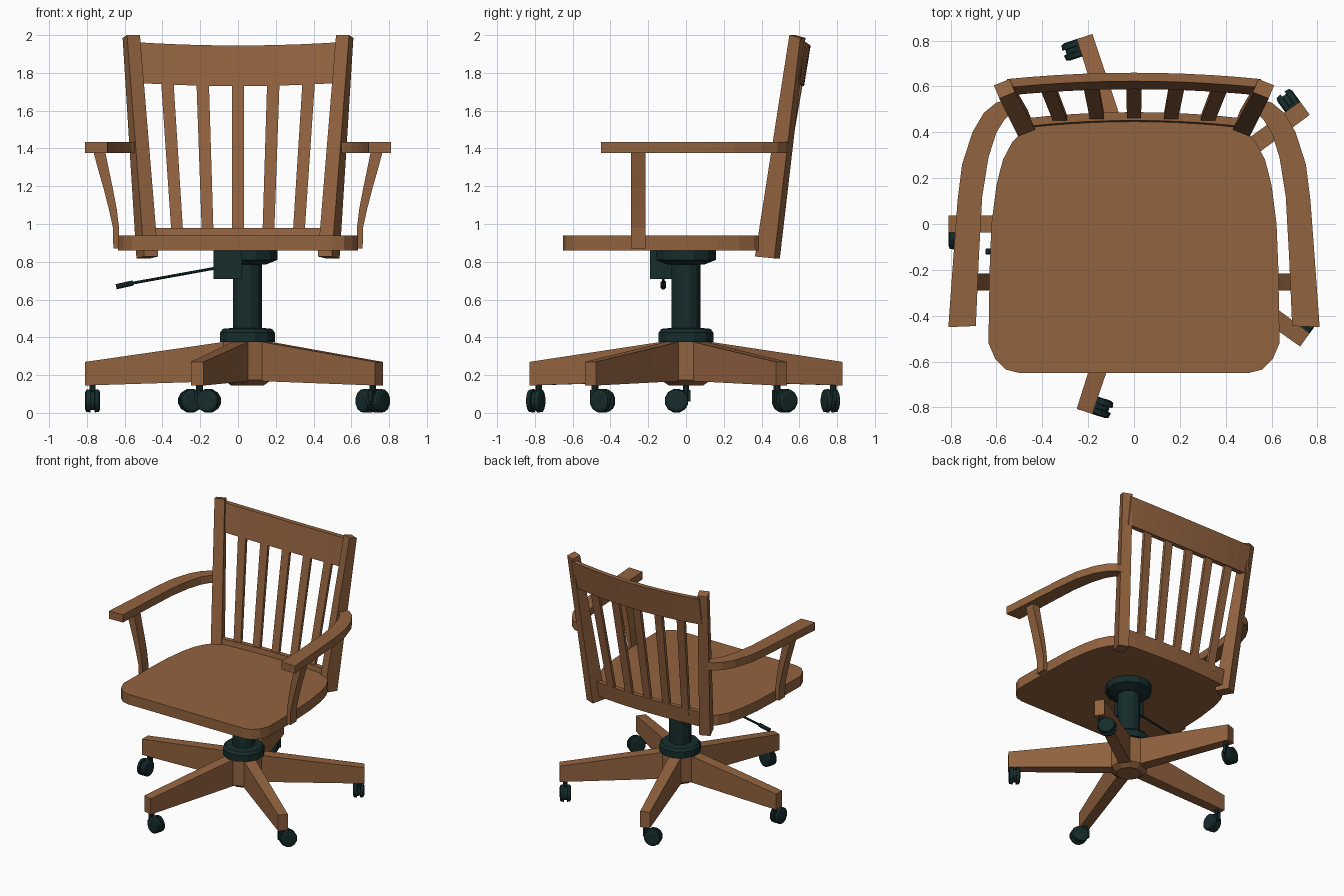
import bpy, bmesh
from math import sin, cos, radians, pi
from mathutils import Matrix, Vector

if "Cube" in bpy.data.objects:
    bpy.data.objects.remove(bpy.data.objects["Cube"])


def material(name, rgb):
    m = bpy.data.materials.new(name)
    m.diffuse_color = (*rgb, 1)
    m.use_nodes = True
    m.node_tree.nodes["Principled BSDF"].inputs["Base Color"].default_value = m.diffuse_color
    return m


WOOD = material("brown_wood", (0.29, 0.125, 0.05))
DARK = material("dark_metal", (0.008, 0.025, 0.025))


def loft(name, rings, mat, matrix=None):
    """Skin a list of equal-length point rings and cap both ends."""
    bm = bmesh.new()
    rows = [[bm.verts.new(p) for p in r] for r in rings]
    n = len(rows[0])
    for a, b in zip(rows, rows[1:]):
        for i in range(n):
            j = (i + 1) % n
            bm.faces.new((a[i], a[j], b[j], b[i]))
    bm.faces.new(rows[0])
    bm.faces.new(rows[-1])
    if matrix:
        bm.transform(matrix)
    bmesh.ops.recalc_face_normals(bm, faces=bm.faces)
    me = bpy.data.meshes.new(name)
    bm.to_mesh(me)
    bm.free()
    me.materials.append(mat)
    ob = bpy.data.objects.new(name, me)
    bpy.context.collection.objects.link(ob)
    return ob


def lathe(name, profile, sides, mat, matrix):
    """Profile of (radius, height) turned about local z."""
    rings = [[(r * cos(2 * pi * (i + .5) / sides), r * sin(2 * pi * (i + .5) / sides), h)
              for i in range(sides)] for r, h in profile]
    return loft(name, rings, mat, matrix)


def box(name, lo, hi, mat, matrix=None):
    rings = [[(lo[0], lo[1], z), (hi[0], lo[1], z), (hi[0], hi[1], z), (lo[0], hi[1], z)]
             for z in (lo[2], hi[2])]
    return loft(name, rings, mat, matrix)


def rod(name, a, b, radius, mat, sides=8):
    a, b = Vector(a), Vector(b)
    rot = (b - a).to_track_quat('Z', 'Y').to_matrix().to_4x4()
    return lathe(name, [(radius, 0), (radius, (b - a).length)], sides, mat,
                 Matrix.Translation(a) @ rot)


# seat slab with rounded corners
half = [(.50, -.65), (.56, -.635), (.605, -.59), (.635, -.52), (.63, -.20), (.622, 0),
        (.60, .17), (.572, .28), (.53, .36), (.47, .415), (.40, .44), (.30, .452)]
outline = half + [(-x, y) for x, y in reversed(half)]
loft("seat", [[(x, y, z) for x, y in outline] for z in (.86, .94)], WOOD)


# curved back rails
def rail(name, half_x, section, bend, lift):
    xs = [half_x * (i / 5 - 1) for i in range(11)]
    loft(name, [[(x, y - bend * x * x, z + lift * x * x) for y, z in section] for x in xs], WOOD)


rail("top_rail", .555, [(.588, 1.73), (.625, 1.73), (.66, 1.945), (.623, 1.945)], .09, .06)
rail("lower_rail", .47, [(.435, .86), (.472, .86), (.488, .98), (.452, .98)], .12, 0)

# fanned back slats
for k in range(-2, 3):
    rings = []
    for x, w, y, z in ((.16 * k, .031, .465, .93), (.188 * k, .033, .613, 1.78)):
        y -= .1 * x * x
        rings.append([(x - w, y - .012, z), (x + w, y - .012, z),
                      (x + w, y + .012, z), (x - w, y + .012, z)])
    loft(f"back_slat_{k + 3}", rings, WOOD)

# posts, arms and arm supports on both sides
arm_out = [(.81, -.45), (.79, -.17), (.77, .10), (.75, .26), (.705, .40), (.655, .485), (.60, .53), (.54, .545)]
arm_in = [(.69, -.445), (.677, -.15), (.662, .12), (.635, .29), (.60, .40), (.565, .455), (.54, .478), (.51, .49)]
support = [(.63, .66, .87), (.63, .662, .98), (.642, .684, 1.08), (.663, .712, 1.19),
           (.682, .738, 1.28), (.702, .765, 1.38)]
for side, s in (("right", 1), ("left", -1)):
    c, n = cos(radians(22)), sin(radians(22))
    rings = []
    for cx, cy, z, w, d, tilt in ((.48, .431, .823, .04, .055, .005), (.565, .59, 1.993, .037, .031, .008)):
        rings.append([(s * (cx + u * w * c + v * d * n), cy - u * w * n + v * d * c, z - tilt * v)
                      for u, v in ((-1, -1), (1, -1), (1, 1), (-1, 1))])
    loft(f"back_post_{side}", rings, WOOD)
    loft(f"armrest_{side}", [[(s * o[0], o[1], 1.375), (s * i[0], i[1], 1.375),
                              (s * i[0], i[1], 1.435), (s * o[0], o[1], 1.435)]
                             for o, i in zip(arm_out, arm_in)], WOOD)
    loft(f"arm_support_{side}", [[(s * a, -.29, z), (s * b, -.29, z), (s * b, -.215, z), (s * a, -.215, z)]
                                 for a, b, z in support], WOOD)

# gas column with flanges
AXIS = Matrix.Translation((.05, 0, 0))
lathe("column", [(.08, .40), (.08, .82)], 12, DARK, AXIS)
lathe("seat_flange", [(.10, .785), (.165, .81), (.165, .86)], 12, DARK, AXIS)
lathe("base_flange", [(.15, .375), (.15, .425), (.135, .445), (.08, .45)], 12, DARK, AXIS)

# tilt box and height lever
box("tilt_box", (-.13, -.19, .71), (.02, -.05, .86), DARK)
rod("lever", (-.10, -.12, .77), (-.57, -.12, .685), .008, DARK)
rod("lever_handle", (-.555, -.12, .688), (-.645, -.12, .668), .015, DARK)

# five-legged base with casters
lathe("base_hub", [(.09, .145), (.135, .175), (.135, .378)], 10, WOOD, AXIS)
for k in range(5):
    m = AXIS @ Matrix.Rotation(pi + k * 2 * pi / 5, 4, 'Z')
    rings = [[(r, -w, lo), (r, w, lo), (r, w, hi), (r, -w, hi)]
             for r, w, lo, hi in ((.06, .044, .17, .385), (.86, .036, .145, .27))]
    loft(f"base_leg_{k + 1}", rings, WOOD, m)
    rod_m = m @ Matrix.Translation((.82, 0, .07))
    lathe(f"caster_stem_{k + 1}", [(.018, 0), (.018, .09)], 8, DARK, rod_m)
    wheel = m @ Matrix.Translation((.82, .05, .064)) @ Matrix.Rotation(pi / 2, 4, 'Y')
    lathe(f"caster_wheels_{k + 1}", [(.045, -.04), (.06, -.034), (.064, -.012), (.05, -.01),
                                     (.05, .01), (.064, .012), (.06, .034), (.045, .04)], 12, DARK, wheel)
    box(f"caster_hood_{k + 1}", (.808, -.025, .06), (.832, .05, .122), DARK, m)
